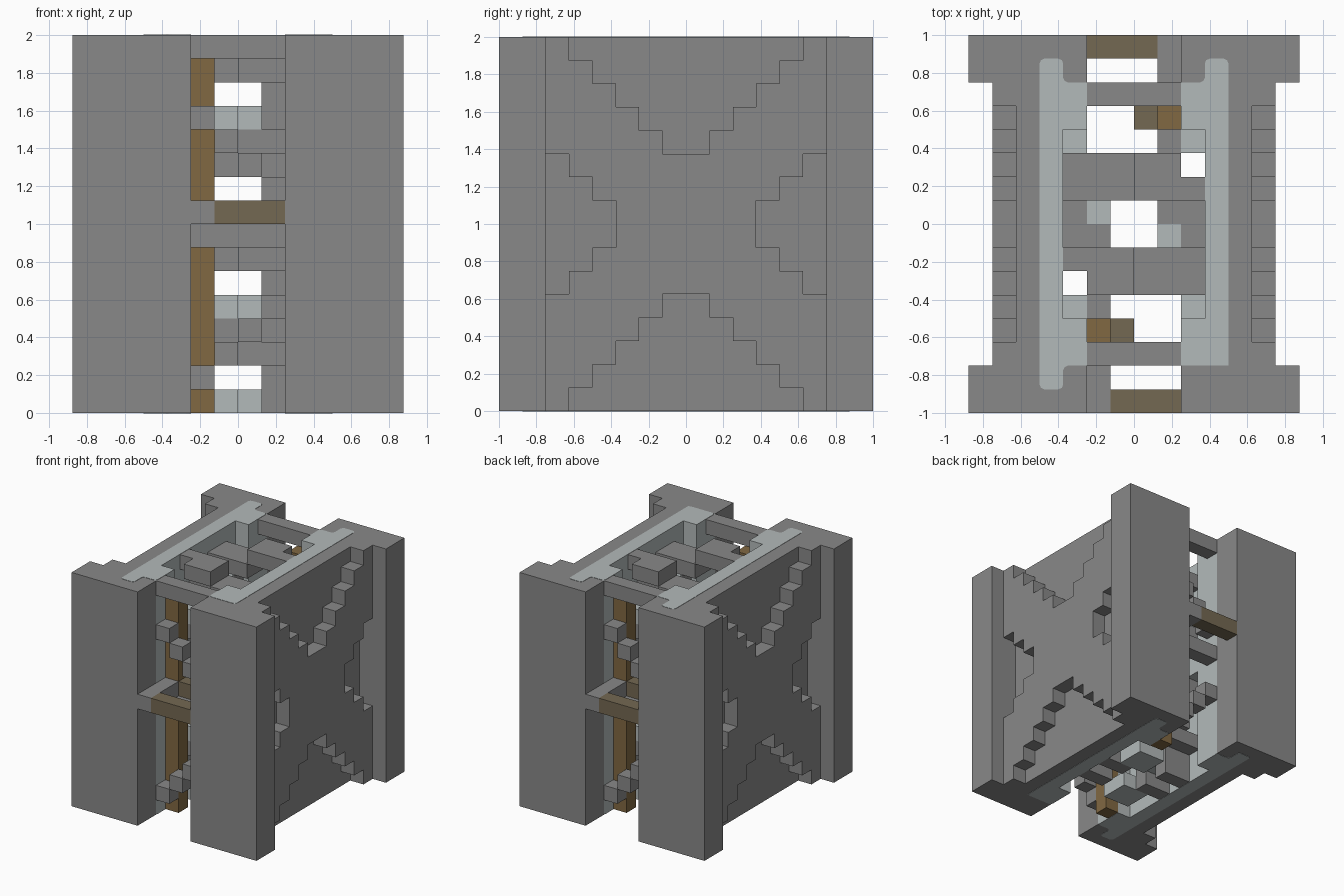
import bpy, bmesh
from mathutils import Matrix, Vector

U = 0.125  # one block
if "Cube" in bpy.data.objects:
    bpy.data.objects.remove(bpy.data.objects["Cube"])


def material(name, rgb):
    m = bpy.data.materials.new(name)
    m.use_nodes = True
    m.diffuse_color = (*rgb, 1)
    m.node_tree.nodes["Principled BSDF"].inputs["Base Color"].default_value = (*rgb, 1)
    return m


GREY = material("stone grey", (0.25, 0.25, 0.25))
LIGHT = material("pale grey", (0.45, 0.49, 0.49))
BROWN = material("wood brown", (0.22, 0.14, 0.055))
DULL = material("dull brown", (0.175, 0.14, 0.085))


def finish(name, bm, mat):
    bmesh.ops.scale(bm, vec=(U, U, U), verts=bm.verts)
    bmesh.ops.recalc_face_normals(bm, faces=bm.faces)
    me = bpy.data.meshes.new(name)
    bm.to_mesh(me)
    bm.free()
    me.materials.append(mat)
    ob = bpy.data.objects.new(name, me)
    bpy.context.collection.objects.link(ob)
    return ob


def blocks(name, mat, boxes, turn=True, levels=(0,)):
    """Boxes (x0, x1, y0, y1, z0, z1) in block units, repeated per level and half turn."""
    bm = bmesh.new()
    for lift in levels:
        for x0, x1, y0, y1, z0, z1 in boxes:
            for s in ((1, -1) if turn else (1,)):
                mid = Vector((s * (x0 + x1) / 2, s * (y0 + y1) / 2, (z0 + z1) / 2 + lift))
                size = Matrix.Diagonal((x1 - x0, y1 - y0, z1 - z0, 1))
                bmesh.ops.create_cube(bm, size=1, matrix=Matrix.Translation(mid) @ size)
    return finish(name, bm, mat)


def prism(name, mat, points, push, bevel_from=None):
    """Extrude a flat outline, optionally clipping the corners at its ends."""
    bm = bmesh.new()
    face = bm.faces.new([bm.verts.new(p) for p in points])
    out = bmesh.ops.extrude_face_region(bm, geom=[face], use_keep_orig=True)
    bmesh.ops.translate(bm, vec=push, verts=[v for v in out["geom"] if isinstance(v, bmesh.types.BMVert)])
    if bevel_from:
        ends = [e for e in bm.edges
                if abs(e.verts[0].co.z - e.verts[1].co.z) > 0.001
                and abs(e.verts[0].co.y) >= bevel_from]
        bmesh.ops.bevel(bm, geom=ends, offset=0.2, segments=2, affect='EDGES', profile=0.5)
    return finish(name, bm, mat)


# Stepped cross relief outline, one quadrant mirrored to four
quad = []
for i in range(1, 6):
    quad += [(i, i + 2), (i, i + 3)]
quad += [(6, 8), (6, 3)]
for i in (5, 4):
    quad += [(i, i - 2), (i, i - 3)]
quad[-4:] = [(5, 3), (5, 2), (4, 2), (4, 1), (3, 1)]
flip = quad[::-1]
cross = (quad + [(y, -z) for y, z in flip]
         + [(-y, -z) for y, z in quad] + [(-y, z) for y, z in flip])

E = 0.02  # thickness of the inlay plates
for side, label in ((1, "left"), (-1, "right")):
    # Corner pillars, wall panel and pale lining
    for end, where in ((-1, "front"), (1, "back")):
        x = sorted((side * 2, side * 7))
        y = sorted((end * 6, end * 8))
        blocks(f"{label}_{where}_pillar", GREY, [(*x, *y, 0, 16)], turn=False)
        x = sorted((side * 2, side * 3))
        y = sorted((end * 4, end * 6))
        blocks(f"{label}_{where}_lining", LIGHT, [(*x, *y, 0, 16)], turn=False)
        y = sorted((end * 3, end * 4))
        blocks(f"{label}_{where}_ledge", LIGHT, [(*x, *y, 7, 9)], turn=False)
    x = sorted((side * 4, side * 5))
    blocks(f"{label}_panel", GREY, [(*x, -6, 6, 0, 16)], turn=False)
    x = sorted((side * 3, side * 4))
    blocks(f"{label}_lining", LIGHT, [(*x, -6, 6, 0, 16)], turn=False)
    prism(f"{label}_cross_relief", GREY,
          [(side * 5, y, z + 8) for y, z in cross], (side, 0, 0))
    # Pale inlay strips on the top and bottom
    strip = [(4, 7), (3, 7), (3, 6), (2, 6), (2, 4), (3, 4), (3, -4), (2, -4), (2, -6)]
    strip += [(4, -6)] if side > 0 else [(3, -6), (3, -7), (4, -7)]
    for z, push, where in ((16, E, "top"), (0, -E, "bottom")):
        prism(f"{label}_{where}_inlay", LIGHT,
              [(side * px, py, z) for px, py in strip], (0, 0, push), bevel_from=6)

# Cross beams at the openings
blocks("opening_beams", GREY, [(-2, 2, -6, -5, 15, 16), (-2, 2, -6, -5, 7, 8)])
blocks("bar_brackets", GREY, [(-2, -1, -8, -5, 8, 9), (-2, -1, -4, -3, 8, 9)])
blocks("opening_bars", DULL, [(-1, 2, -8, -7, 8, 9), (-1, 0, -5, -4, 8, 9)])
blocks("poles", BROWN, [(-2, -1, -5, -4, 0, 15)])

# Diagonal steps behind each opening
blocks("diagonal_steps", GREY,
       [(i - 2, i - 1, -6, -5, z, z + 1) for i in range(4) for z in (12 - i, 1 + i)])

# Twin spiral of treads around the open core, repeating every four levels
turns = (0, 4, 8, 12)
blocks("spiral_treads", GREY, [
    (-3, -1, -1, 0, 0, 1), (1, 3, -2, -1, 0, 1),
    (2, 3, -1, 1, 1, 2), (1, 2, 0, 1, 1, 2), (1, 3, -2, -1, 1, 2),
    (0, 3, -3, -1, 2, 3),
    (-2, 0, -3, -1, 3, 4), (-3, -2, -2, -1, 3, 4)], levels=turns)
blocks("pale_treads", LIGHT, [(-2, 0, -3, -1, 0, 1), (1, 2, -1, 0, 1, 2)], levels=turns)
